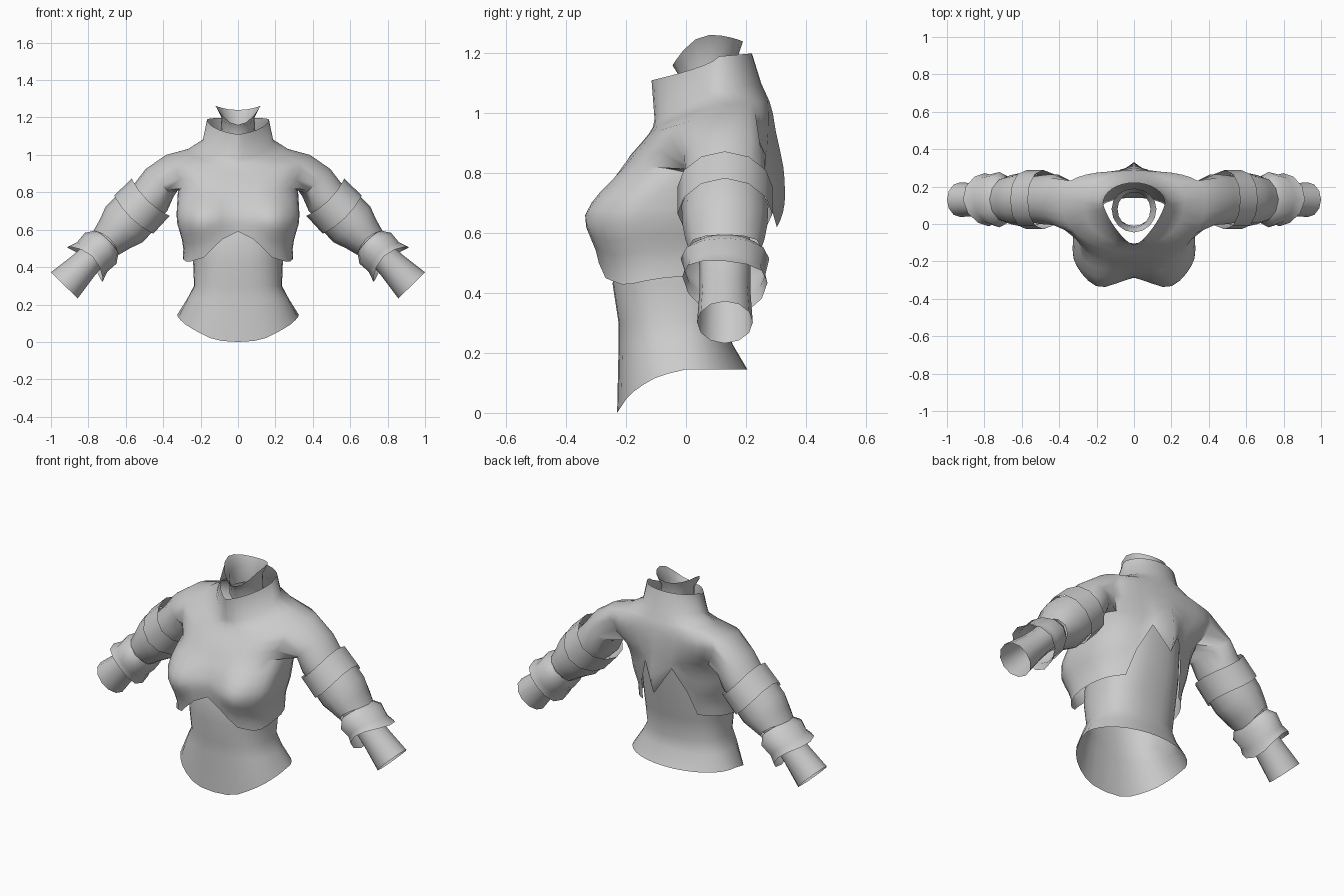
import bpy, bmesh, math
from mathutils import Vector

if "Cube" in bpy.data.objects:
    bpy.data.objects.remove(bpy.data.objects["Cube"])

cloth = bpy.data.materials.new("light_grey")
cloth.diffuse_color = (0.6, 0.6, 0.6, 1)
cloth.use_nodes = True
cloth.node_tree.nodes["Principled BSDF"].inputs["Base Color"].default_value = cloth.diffuse_color


def lerp_table(table, t):
    """Interpolate rows of (key, values...) at t."""
    if t <= table[0][0]:
        return table[0][1:]
    for a, b in zip(table, table[1:]):
        if t <= b[0]:
            f = (t - a[0]) / (b[0] - a[0])
            return [u + (v - u) * f for u, v in zip(a[1:], b[1:])]
    return table[-1][1:]


def oval(a, w, yf, yc, yb, pf=0.8, pb=0.8):
    """Point on a body cross-section, a = 0 at the front and pi at the back."""
    c, p = math.cos(a), pf if a < math.pi / 2 else pb
    return w * abs(math.sin(a)) ** p, yc + ((yf if c > 0 else yb) - yc) * abs(c) ** p


def finish(bm, name):
    bmesh.ops.recalc_face_normals(bm, faces=bm.faces)
    me = bpy.data.meshes.new(name)
    bm.to_mesh(me)
    bm.free()
    me.materials.append(cloth)
    ob = bpy.data.objects.new(name, me)
    bpy.context.collection.objects.link(ob)
    bpy.context.view_layer.objects.active = ob
    ob.select_set(True)
    bpy.ops.object.shade_smooth_by_angle(angle=math.radians(60))
    ob.select_set(False)
    m = ob.modifiers.new("mirror", 'MIRROR')
    m.use_clip = True
    m.merge_threshold = 0.002


def skin(bm, rows, closed=False, skip=lambda r, c: False):
    """Quads between successive rows of points."""
    vs = [[v if isinstance(v, bmesh.types.BMVert) else bm.verts.new(v) for v in r] for r in rows]
    n = len(vs[0])
    for r in range(len(vs) - 1):
        for c in range(n if closed else n - 1):
            if not skip(r, c):
                d = (c + 1) % n
                bm.faces.new((vs[r][c], vs[r][d], vs[r + 1][d], vs[r + 1][c]))
    return vs


COLS = 16
ANG = [math.pi * i / COLS for i in range(COLS + 1)]

# Arm frame: every sleeve part is a tube along this axis
AXIS = Vector((0.7, 0, -0.714)).normalized()
UP = Vector((0.714, 0, 0.7)).normalized()
START = Vector((0.475, 0.13, 0.765))


def arm_ring(along, r, ry, n, first=0.0, wave=0.0, skew=0.0, lift=0.0):
    pts = []
    for i in range(n):
        a = first + math.tau * i / n
        s = along - wave * math.cos(2 * a) + skew * math.cos(a)
        pts.append(START + AXIS * s + Vector((0, ry * math.cos(a), 0)) + UP * (lift + r * math.sin(a)))
    return pts


def arm_tube(name, rings, n=12):
    bm = bmesh.new()
    skin(bm, [arm_ring(s, r, ry, n, 0, *edge) for s, r, ry, *edge in rings], True)
    finish(bm, name)


# Jacket: lower half follows the hem line up to the armpit
HEM = [(0, .59), (11.25, .55), (33.75, .45), (60, .425), (90, .45),
       (146.25, .48), (168.75, .77), (180, .62)]
BODY = [(.42, .30, -.295, -.07, .18), (.48, .29, -.295, -.08, .185), (.55, .30, -.285, -.11, .2),
        (.65, .33, -.275, -.13, .23), (.75, .325, -.245, -.07, .25), (.82, .32, -.21, .04, .27)]
# Upper rows: z front, side, back, then width, front, middle, back, roundness front and back
UPPER = [(.86, .885, .88, .36, -.185, .10, .28, .8, .72),
         (.90, .945, .94, .385, -.15, .12, .283, .8, .68),
         (.93, 1.0, 1.0, .385, -.125, .13, .283, .8, .7),
         (.955, 1.03, 1.04, .27, -.11, .12, .275, .9, .9),
         (.98, 1.08, 1.10, .188, -.105, .10, .25, 1.2, 1),
         (1.11, 1.19, 1.2, .165, -.115, .11, .22, 1.5, 1)]


def shape(a, x, y, z):
    """Bust in front and a raised seam down the middle of the back."""
    if a < math.pi * .55:
        y -= .08 * math.exp(-((x - .19) / .13) ** 2 - ((z - .66) / .12) ** 2)
    else:
        y += .09 * math.exp(-(x / .06) ** 2 - ((z - .68) / .2) ** 2)
    return Vector((x, y, z))


rows = []
LOW = 8
for r in range(LOW + 1):
    row = []
    for a in ANG:
        hem = lerp_table(HEM, math.degrees(a))[0]
        z = hem + (.82 - hem) * r / LOW
        x, y = oval(a, *lerp_table(BODY, z))
        row.append(shape(a, x, y, z))
    rows.append(row)
for zf, zs, zb, *sec in UPPER:
    row = []
    for a in ANG:
        c = math.cos(a)
        x, y = oval(a, *sec)
        row.append(shape(a, x, y, zs + ((zf - zs) * c if c > 0 else (zs - zb) * c)))
    rows.append(row)

bm = bmesh.new()
C0, C1, R0, R1 = 5, 11, LOW, LOW + 3   # armhole
vs = skin(bm, rows, skip=lambda r, c: C0 <= c < C1 and R0 <= r < R1)
hole = ([vs[R0][c] for c in range(C0, C1)] + [vs[r][C1] for r in range(R0, R1)]
        + [vs[R1][c] for c in range(C1, C0, -1)] + [vs[r][C0] for r in range(R1, R0, -1)])
first = math.radians(210)
n = len(hole)
skin(bm, [hole, arm_ring(-.10, .105, .137, n, first, lift=.02), arm_ring(-.02, .115, .135, n, first),
          arm_ring(.08, .11, .125, n, first)], True)
loose = [v for v in bm.verts if not v.link_faces]
bmesh.ops.delete(bm, geom=loose, context='VERTS')
finish(bm, "jacket")

# Waist: flared at the hips, lower edge dips to the front
EDGE = [(-.23, 0), (-.22, .015), (-.19, .06), (-.12, .11), (-.02, .145), (.21, .145)]
WAIST = [(None, .325, -.23, .0, .205, .8, 1.0), (.23, .272, -.225, -.015, .155, .8, .9),
         (.30, .235, -.225, -.025, .14, .8, .85), (.43, .24, -.245, -.03, .16, .8, .8),
         (.60, .24, -.23, -.02, .20), (.80, .22, -.15, .02, .225)]
rows = []
for z, *sec in WAIST:
    pts = [oval(a, *sec) for a in ANG]
    rows.append([Vector((x, y, lerp_table(EDGE, y)[0] if z is None else z)) for x, y in pts])
bm = bmesh.new()
skin(bm, rows)
finish(bm, "waist")

# Neck band: short flared tube with a notch in front
rows = []
for w, yf, yb, zf, zs, zb in [(.095, -.01, .17, 1.06, 1.09, 1.10), (.088, -.02, .17, 1.12, 1.2, 1.18),
                              (.12, -.045, .19, 1.16, 1.262, 1.24)]:
    row = []
    for i in range(9):
        a = math.pi * i / 8
        c = math.cos(a)
        x, y = oval(a, w, yf, .08, yb, 1, 1)
        row.append(Vector((x, y, zs + ((zf if c > 0 else zb) - zs) * c * c)))
    rows.append(row)
bm = bmesh.new()
skin(bm, rows)
finish(bm, "neck_band")

# Sleeve parts: distance along the arm, radius, depth radius, edge wave, edge skew
arm_tube("upper_arm_band", [(0, .142, .158, -.012), (.13, .146, .158, -.012)])
arm_tube("lower_sleeve", [(.10, .135, .145), (.19, .138, .142), (.26, .112, .132),
                          (.315, .093, .122, .015)])
arm_tube("forearm", [(.28, .08, .09), (.40, .073, .085), (.50, .08, .085), (.648, .1, .093)])
arm_tube("cuff", [(.315, .085, .115, .005), (.36, .118, .148, .01), (.425, .113, .135, .01, .01),
                  (.47, .133, .142, .022, .015)])
